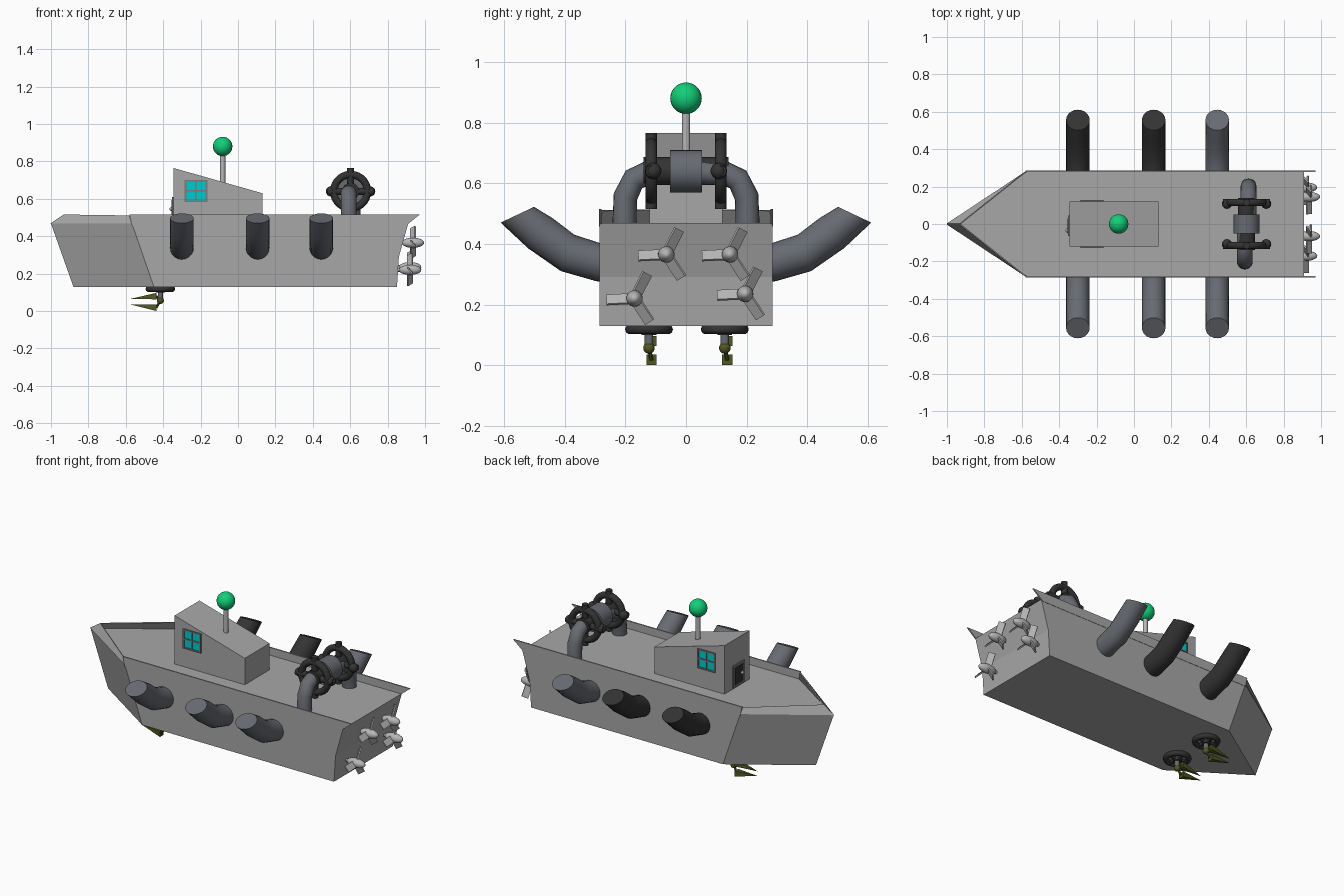
import bpy, bmesh, math
from mathutils import Vector, Matrix

cube = bpy.data.objects.get("Cube")
if cube:
    bpy.data.objects.remove(cube, do_unlink=True)


def material(name, color):
    m = bpy.data.materials.new(name)
    m.use_nodes = True
    m.diffuse_color = (*color, 1)
    m.node_tree.nodes["Principled BSDF"].inputs["Base Color"].default_value = (*color, 1)
    return m


HULL = material("hull grey", (0.39, 0.39, 0.39))
METAL = material("light metal", (0.47, 0.47, 0.47))
SLATE = material("slate pipe", (0.135, 0.145, 0.165))
DARK = material("dark iron", (0.033, 0.033, 0.034))
FRAME = material("frame grey", (0.2, 0.2, 0.2))
GREEN = material("beacon green", (0.006, 0.62, 0.19))
CYAN = material("window cyan", (0.0, 0.6, 0.62))
OLIVE = material("olive", (0.085, 0.095, 0.016))


def finish(name, bm, mat, smooth=False):
    bmesh.ops.recalc_face_normals(bm, faces=bm.faces)
    me = bpy.data.meshes.new(name)
    bm.to_mesh(me)
    bm.free()
    me.materials.append(mat)
    ob = bpy.data.objects.new(name, me)
    bpy.context.collection.objects.link(ob)
    if smooth:
        bpy.ops.object.select_all(action='DESELECT')
        ob.select_set(True)
        bpy.context.view_layer.objects.active = ob
        bpy.ops.object.shade_smooth_by_angle(angle=math.radians(40))
    return ob


def mesh(name, verts, faces, mat):
    bm = bmesh.new()
    vs = [bm.verts.new(v) for v in verts]
    for f in faces:
        bm.faces.new([vs[i] for i in f])
    return finish(name, bm, mat)


def prism(name, profile, y0, y1, mat):
    """Extrude an x-z profile along y."""
    n = len(profile)
    verts = [(x, y, z) for y in (y0, y1) for x, z in profile]
    faces = [range(n), range(n, 2 * n)]
    faces += [(i, (i + 1) % n, n + (i + 1) % n, n + i) for i in range(n)]
    return mesh(name, verts, faces, mat)


def box(name, lo, hi, mat):
    return prism(name, [(lo[0], lo[2]), (hi[0], lo[2]), (hi[0], hi[2]), (lo[0], hi[2])],
                 lo[1], hi[1], mat)


def rod(name, a, b, r, mat, r2=None, sides=16):
    a, b = Vector(a), Vector(b)
    bm = bmesh.new()
    rot = (b - a).to_track_quat('Z', 'Y').to_matrix().to_4x4()
    bmesh.ops.create_cone(bm, cap_ends=True, segments=sides, radius1=r,
                          radius2=r if r2 is None else r2, depth=(b - a).length,
                          matrix=Matrix.Translation((a + b) / 2) @ rot)
    return finish(name, bm, mat, sides > 6)


def ball(name, center, size, mat):
    bm = bmesh.new()
    bmesh.ops.create_uvsphere(bm, u_segments=24, v_segments=14, radius=1,
                              matrix=Matrix.Translation(center) @ Matrix.Diagonal((*size, 1)))
    return finish(name, bm, mat, True)


def pipe(name, x, rings, r, side, mat, sides=20):
    """Loft rings given as (y, z, dy, dz); dy, dz is the ring's radius in the bend plane."""
    bm = bmesh.new()
    loops = []
    for y, z, dy, dz in rings:
        loop = []
        for i in range(sides):
            c, s = math.cos(i * math.tau / sides), math.sin(i * math.tau / sides)
            loop.append(bm.verts.new((x + r * c, side * (y + dy * s), z + dz * s)))
        loops.append(loop)
    for a, b in zip(loops, loops[1:]):
        for i in range(sides):
            j = (i + 1) % sides
            bm.faces.new((a[i], a[j], b[j], b[i]))
    bm.faces.new(loops[0])
    bm.faces.new(loops[-1])
    return finish(name, bm, mat, True)


def wheel(name, center, axis, ring_r, tube_r, spoke, spoke_r, mat):
    """Hand wheel: a torus with four spokes through the rim."""
    center, axis = Vector(center), Vector(axis)
    u = Vector((1, 0, 0))
    w = axis.cross(u)
    bm = bmesh.new()
    n, k = 28, 10
    grid = []
    for i in range(n):
        a = i * math.tau / n
        d = u * math.cos(a) + w * math.sin(a)
        grid.append([bm.verts.new(center + d * (ring_r + tube_r * math.cos(j * math.tau / k))
                                  + axis * tube_r * math.sin(j * math.tau / k)) for j in range(k)])
    for i in range(n):
        p, q = grid[i], grid[(i + 1) % n]
        for j in range(k):
            bm.faces.new((p[j], q[j], q[(j + 1) % k], p[(j + 1) % k]))
    finish(name + "_rim", bm, mat, True)
    for d in (u, w):
        rod(name + "_spoke", center - d * spoke, center + d * spoke, spoke_r, mat, sides=12)


# Hull: pointed bow towards -x, creased transom towards +x
W, DECK, KEEL = 0.285, 0.468, 0.13
mesh("hull",
     [(-0.88, 0, KEEL), (-0.45, -W, KEEL), (0.85, -W, KEEL), (0.85, W, KEEL), (-0.45, W, KEEL),
      (-1, 0, DECK), (-0.567, -W, DECK), (0.91, -W, DECK), (0.91, W, DECK), (-0.567, W, DECK),
      (0.86, -W, 0.29), (0.86, W, 0.29)],
     [(0, 1, 2, 3, 4), (5, 6, 7, 8, 9), (0, 1, 6, 5), (0, 4, 9, 5), (1, 2, 10, 7, 6),
      (4, 3, 11, 8, 9), (2, 3, 11, 10), (10, 11, 8, 7)], HULL)

# Raised side rails and inward-leaning bow bulwarks
for s in (-1, 1):
    prism("side_rail", [(-0.567, DECK - 0.01), (-0.58, 0.515), (0.97, 0.515), (0.9, DECK - 0.01)],
          s * 0.279, s * 0.287, HULL)
    plate = mesh("bow_bulwark", [(-1, 0, DECK), (-0.567, s * W, DECK),
                                 (-0.58, s * 0.278, 0.51), (-0.93, 0, 0.515)], [(0, 1, 2, 3)], HULL)
    mod = plate.modifiers.new("thickness", 'SOLIDIFY')
    mod.thickness, mod.offset = 0.006, 0

# Cabin with sloping roof, windows and door
prism("cabin", [(-0.345, DECK), (0.13, DECK), (0.13, 0.63), (-0.345, 0.765)], -0.12, 0.12, HULL)
for s in (-1, 1):
    box("window_glass", (-0.28, s * 0.119, 0.59), (-0.17, s * 0.123, 0.695), CYAN)
    for x in (-0.285, -0.23, -0.173):
        box("window_bar", (x, s * 0.119, 0.583), (x + 0.009, s * 0.128, 0.702), FRAME)
    for z in (0.583, 0.638, 0.693):
        box("window_bar", (-0.285, s * 0.119, z), (-0.164, s * 0.128, z + 0.009), FRAME)
box("door", (-0.352, -0.065, 0.475), (-0.344, 0.045, 0.61), FRAME)
box("door_panel", (-0.355, -0.05, 0.49), (-0.351, 0.03, 0.595), DARK)
ball("door_handle", (-0.358, -0.035, 0.545), (0.008, 0.01, 0.01), METAL)

# Mast and beacon
rod("mast", (-0.082, 0, 0.6), (-0.082, 0, 0.85), 0.014, METAL)
ball("beacon", (-0.082, 0, 0.88), (0.052, 0.052, 0.052), GREEN)

# Side exhaust pipes, three on each side
EXHAUST = [(0.24, 0.335, 0, -0.063), (0.29, 0.34, 0.006, -0.063), (0.39, 0.37, 0.022, -0.06),
           (0.48, 0.435, 0.04, -0.05), (0.556, 0.496, 0.055, -0.026)]
for s in (-1, 1):
    for x in (-0.3, 0.105, 0.445):
        pipe("exhaust_pipe", x, EXHAUST, 0.063, s, DARK if s > 0 and x < 0.4 else SLATE)

# Deck pipe arch with central drum and two hand wheels
ARCH = [(0.203, 0.455, 0.04, 0), (0.2, 0.555, 0.038, 0.012), (0.172, 0.612, 0.027, 0.029),
        (0.13, 0.632, 0.006, 0.04), (0.04, 0.637, 0, 0.04)]
VX, VZ = 0.602, 0.64
for s in (-1, 1):
    pipe("deck_pipe", VX + s * 0.01, ARCH, 0.042, s, SLATE)
    rod("valve_hub", (VX, s * 0.04, VZ), (VX, s * 0.14, VZ), 0.046, DARK)
    wheel("valve_wheel", (VX, s * 0.115, VZ), (0, 1, 0), 0.09, 0.02, 0.125, 0.019, DARK)
    for e in (-1, 1):
        ball("valve_knob", (VX + e * 0.105, s * 0.108, VZ), (0.027, 0.027, 0.027), DARK)
rod("valve_drum", (VX, -0.052, VZ), (VX, 0.052, VZ), 0.07, SLATE, sides=24)

# Four stern propellers with three pitched blades each
for y, z, x in ((-0.065, 0.365, 0.935), (0.145, 0.365, 0.935),
                (-0.17, 0.22, 0.92), (0.195, 0.235, 0.92)):
    rod("propeller_shaft", (0.84, y, z), (x, y, z), 0.01, METAL, sides=10)
    ball("propeller_hub", (x, y, z), (0.06, 0.027, 0.027), METAL)
    for k in range(3):
        a = math.radians(63 + 120 * k)
        bm = bmesh.new()
        bmesh.ops.create_cube(bm, size=1)
        bmesh.ops.scale(bm, vec=(0.008, 0.075, 0.04), verts=bm.verts)
        place = (Matrix.Translation((x, y, z)) @ Matrix.Rotation(a, 4, 'X')
                 @ Matrix.Translation((0, 0.055, 0)) @ Matrix.Rotation(math.radians(40), 4, 'Y'))
        bmesh.ops.transform(bm, matrix=place, verts=bm.verts)
        finish("propeller_blade", bm, METAL)

# Underside wheels carrying twin spikes
for y in (-0.122, 0.128):
    wheel("belly_wheel", (-0.415, y, 0.118), (0, 0, 1), 0.063, 0.016, 0.06, 0.011, DARK)
    rod("belly_hub", (-0.415, y, 0.132), (-0.415, y, 0.1), 0.024, DARK)
    rod("belly_stem", (-0.415, y, 0.11), (-0.415, y, 0.06), 0.014, SLATE)
    ball("spike_pivot", (-0.415, y, 0.057), (0.019, 0.019, 0.019), OLIVE)
    for z, tip in ((0.08, 0.064), (0.018, 0.036)):
        bx, h = -0.437, 0.017
        mesh("spike", [(bx, y + 0.008 - h, z - h), (bx, y + 0.008 + h, z - h),
                       (bx, y + 0.008 + h, z + h), (bx, y + 0.008 - h, z + h),
                       (-0.58, y + 0.008, tip)],
             [(0, 1, 2, 3), (0, 1, 4), (1, 2, 4), (2, 3, 4), (3, 0, 4)], OLIVE)
        rod("spike_arm", (-0.415, y, 0.057), (bx, y + 0.008, z), 0.007, OLIVE, sides=8)
